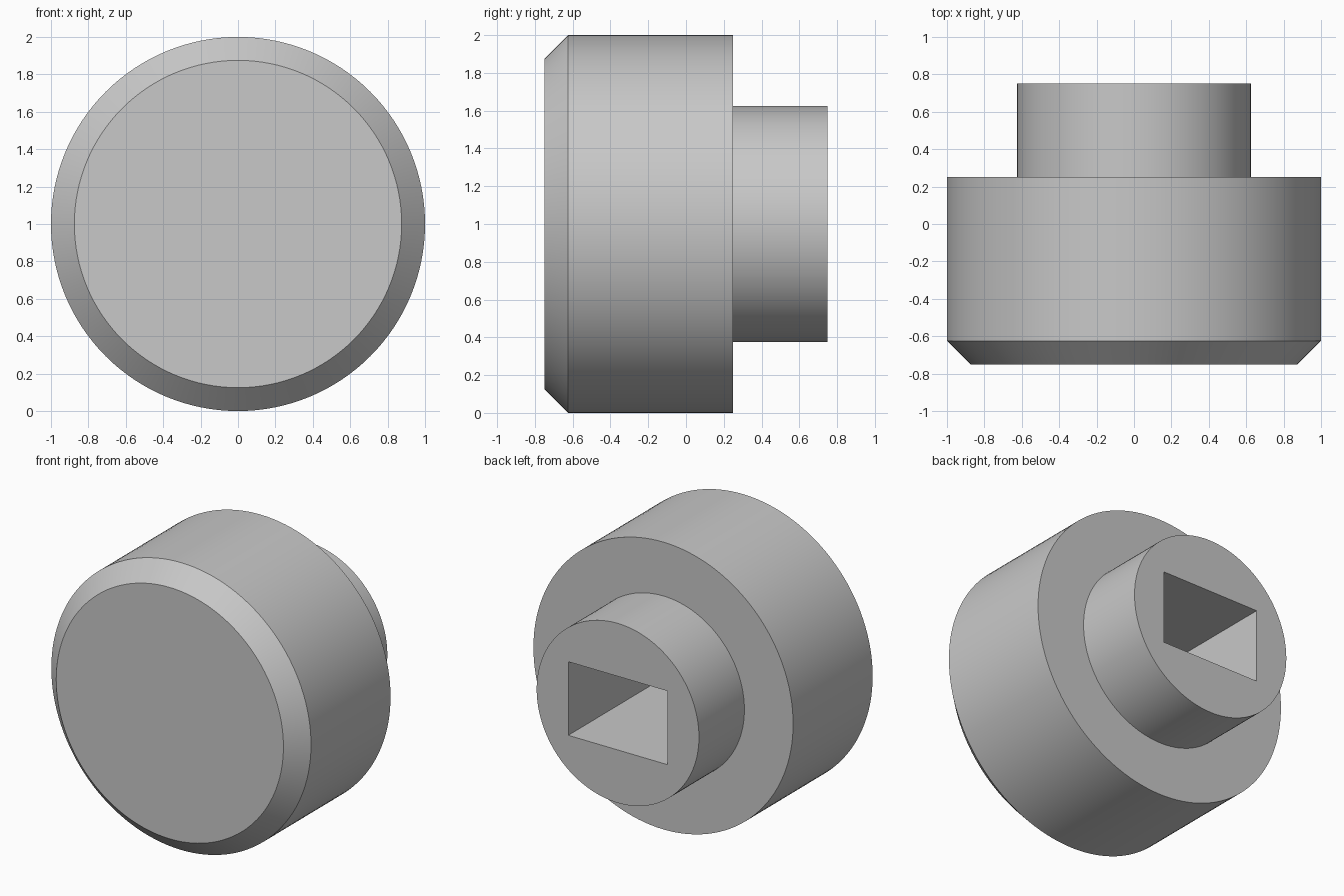
import bpy, bmesh, math
from mathutils import Matrix, Vector

if "Cube" in bpy.data.objects:
    bpy.data.objects.remove(bpy.data.objects["Cube"], do_unlink=True)

SEGMENTS = 128
CENTRE = Vector((0, 0, 1))

grey = bpy.data.materials.new("light_grey")
grey.use_nodes = True
colour = (0.58, 0.58, 0.58, 1)
grey.diffuse_color = colour
grey.node_tree.nodes["Principled BSDF"].inputs["Base Color"].default_value = colour


def add_object(name, bm):
    bmesh.ops.recalc_face_normals(bm, faces=bm.faces)
    mesh = bpy.data.meshes.new(name)
    bm.to_mesh(mesh)
    bm.free()
    mesh.materials.append(grey)
    obj = bpy.data.objects.new(name, mesh)
    bpy.context.collection.objects.link(obj)
    return obj


def turned(name, profile):
    """Turn a (radius, y) profile around the y axis, capped at both ends."""
    bm = bmesh.new()
    rings = []
    for radius, y in profile:
        angles = [2 * math.pi * i / SEGMENTS for i in range(SEGMENTS)]
        rings.append([bm.verts.new(CENTRE + Vector(
            (radius * math.cos(a), y, radius * math.sin(a)))) for a in angles])
    for near, far in zip(rings, rings[1:]):
        for i in range(SEGMENTS):
            j = (i + 1) % SEGMENTS
            bm.faces.new((near[i], near[j], far[j], far[i]))
    bm.faces.new(rings[0])
    bm.faces.new(rings[-1])
    return add_object(name, bm)


# Chamfered round cap with a narrower stem behind it
cap = turned("button_cap", [(0.875, -0.75), (1, -0.625), (1, 0.25),
                            (0.625, 0.25), (0.625, 0.75)])

# Deep rectangular socket in the back of the stem
socket_back, socket_floor = 0.85, -0.25
bm = bmesh.new()
bmesh.ops.create_cube(bm, size=1, matrix=Matrix.Translation(
    CENTRE + Vector((0, (socket_back + socket_floor) / 2, 0)))
    @ Matrix.Diagonal((0.7625, socket_back - socket_floor, 0.5125, 1)))
cutter = add_object("socket_cutter", bm)
cutter.hide_render = True

cut = cap.modifiers.new("socket", 'BOOLEAN')
cut.operation = 'DIFFERENCE'
cut.solver = 'EXACT'
cut.object = cutter

bpy.ops.object.select_all(action='DESELECT')
cap.select_set(True)
bpy.context.view_layer.objects.active = cap
bpy.ops.object.modifier_apply(modifier=cut.name)
bpy.data.objects.remove(cutter, do_unlink=True)
bpy.ops.object.shade_smooth_by_angle(angle=math.radians(30))
